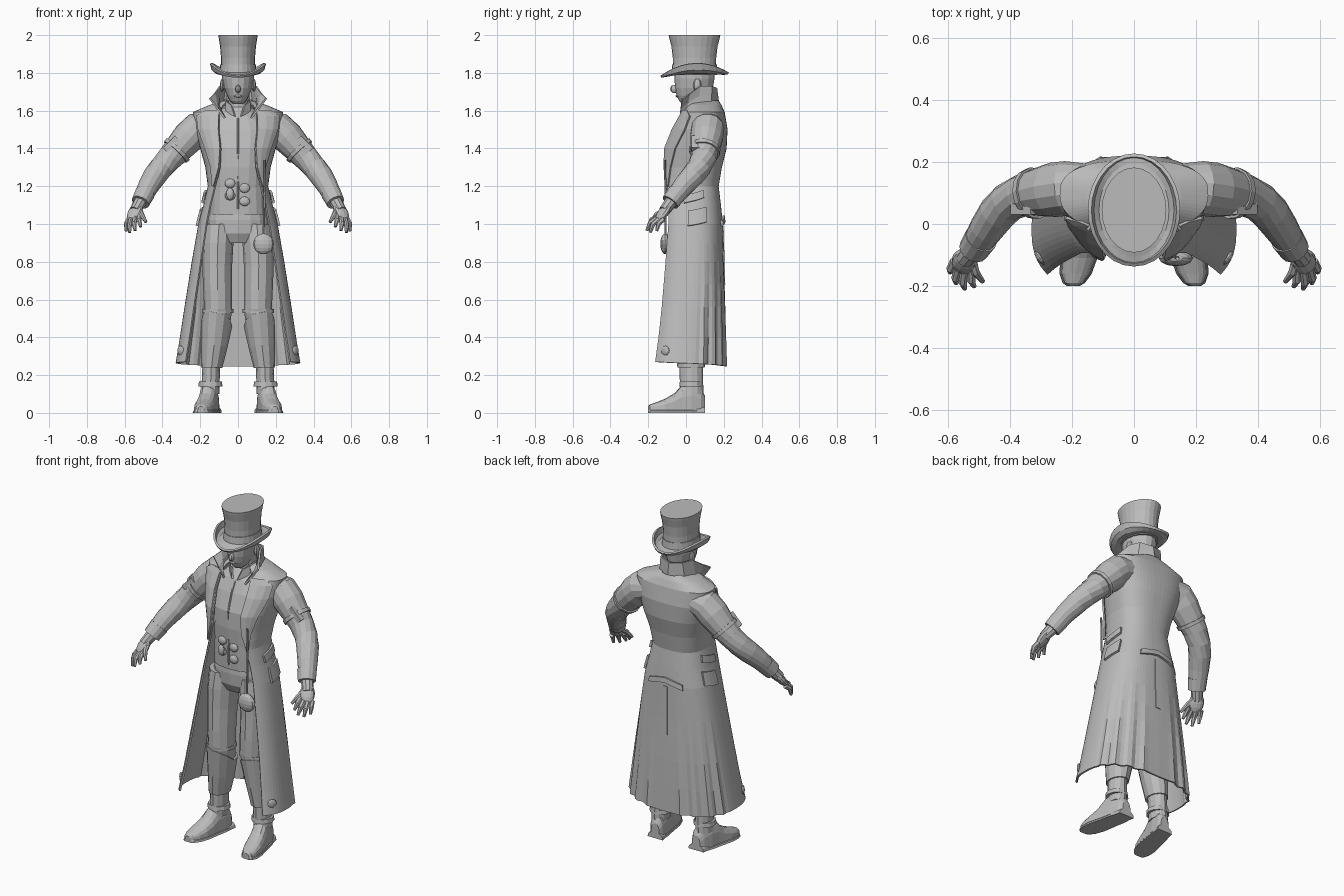
import bpy, bmesh, math
from math import sin, cos, pi
from mathutils import Vector, Matrix

if "Cube" in bpy.data.objects:
    bpy.data.objects.remove(bpy.data.objects["Cube"])

grey = bpy.data.materials.new("plain_grey")
grey.use_nodes = True
grey.diffuse_color = (0.5, 0.5, 0.5, 1)
grey.node_tree.nodes["Principled BSDF"].inputs["Base Color"].default_value = (0.5, 0.5, 0.5, 1)


def finish(name, bm, mirror=False, thick=0):
    """Turn a bmesh into an object, with optional mirroring and thickness."""
    bmesh.ops.recalc_face_normals(bm, faces=bm.faces)
    mesh = bpy.data.meshes.new(name)
    bm.to_mesh(mesh)
    bm.free()
    ob = bpy.data.objects.new(name, mesh)
    bpy.context.collection.objects.link(ob)
    mesh.materials.append(grey)
    if mirror:
        mod = ob.modifiers.new("mirror", "MIRROR")
        mod.merge_threshold = 0.002
    if thick:
        mod = ob.modifiers.new("thickness", "SOLIDIFY")
        mod.thickness = thick
        mod.offset = 0
    return ob


def loft(name, rings, closed=True, caps=True, **kw):
    """Skin a list of equal point rows."""
    bm = bmesh.new()
    rows = [[bm.verts.new(p) for p in r] for r in rings]
    n = len(rows[0])
    for a, b in zip(rows, rows[1:]):
        for i in range(n if closed else n - 1):
            j = (i + 1) % n
            bm.faces.new((a[i], a[j], b[j], b[i]))
    if closed and caps:
        bm.faces.new(rows[0])
        bm.faces.new(rows[-1])
    return finish(name, bm, **kw)


def power(v, p):
    return math.copysign(abs(v) ** p, v)


def oval(x, y, z, rx, ry, n=16, p=1.0):
    return [(x + rx * power(cos(2 * pi * i / n), p), y + ry * power(sin(2 * pi * i / n), p), z)
            for i in range(n)]


def tube(name, path, n=10, **kw):
    """Round limb through (x, y, z, radius) stations."""
    pts = [Vector(p[:3]) for p in path]
    rings = []
    for i, c in enumerate(pts):
        d = pts[min(i + 1, len(pts) - 1)] - pts[max(i - 1, 0)]
        q = d.to_track_quat("Z", "Y")
        rings.append([c + q @ Vector(v) for v in oval(0, 0, 0, path[i][3], path[i][3], n)])
    return loft(name, rings, **kw)


def ball(name, loc, size, rot=None, seg=12, **kw):
    bm = bmesh.new()
    bmesh.ops.create_uvsphere(bm, u_segments=seg, v_segments=8, radius=1)
    r = rot.to_matrix().to_4x4() if rot else Matrix()
    bm.transform(Matrix.Translation(loc) @ r @ Matrix.Diagonal((*size, 1)))
    return finish(name, bm, **kw)


# Coat levels: z, half width, centre y, back y, front edge x, front edge y
COAT = [(1.65, .07, .09, .17, .05, .03), (1.625, .15, .09, .185, .08, .01),
        (1.59, .235, .1, .2, .1, -.01), (1.5, .222, .09, .215, .1, -.06),
        (1.4, .195, .07, .21, .09, -.1), (1.3, .168, .05, .185, .095, -.105),
        (1.2, .155, .03, .168, .12, -.095), (1.1, .178, .03, .18, .145, -.09),
        (1.0, .205, .03, .19, .165, -.09), (.8, .24, .02, .195, .195, -.105),
        (.5, .288, .0, .205, .24, -.13), (.25, .325, -.02, .21, .275, -.16)]
P = 0.8


def coat(u, z, off=0.0):
    """Left coat surface: u runs from the front edge (0) to the back seam (1)."""
    k = 0
    while k < len(COAT) - 2 and z < COAT[k + 1][0]:
        k += 1
    f = (COAT[k][0] - z) / (COAT[k][0] - COAT[k + 1][0])
    _, a, yc, yb, xe, ye = [s + (t - s) * f for s, t in zip(COAT[k], COAT[k + 1])]
    start = math.asin((xe / a) ** (1 / P))
    phi = start + (pi - start) * u
    depth = (yc - ye) / cos(start) ** P if cos(phi) > 0 else yb - yc
    if z < .85 and .4 < u < .95:                       # pleats
        off += .009 * sin(u * 44) * (.85 - z) / .6
    n = Vector((sin(phi) / a, -cos(phi) / depth, 0)).normalized()
    x = 0 if u == 1 else a * abs(sin(phi)) ** P
    return Vector((x, yc - depth * power(cos(phi), P), z)) + n * off


def patch(name, u0, u1, z0, z1, off=.012, slant=0, thick=.012):
    rows = [[coat(u0 + (u1 - u0) * i / 4, z0 + (z1 - z0) * j / 3 + slant * i / 4, off)
             for i in range(5)] for j in range(4)]
    loft(name, rows, closed=False, mirror=True, thick=thick)


def hem(p, u):
    return p + Vector((0, 0, .025 * (1 - u) - .005)) if p.z < .3 else p


# Coat body and skirt
zs = [1.65, 1.625, 1.59, 1.55, 1.5, 1.45, 1.4, 1.35, 1.3, 1.25, 1.2, 1.15, 1.1, 1.0,
      .9, .8, .68, .56, .4, .25]
N = 26
loft("long_coat", [[hem(coat(i / N, z), i / N) for i in range(N + 1)] for z in zs],
     closed=False, mirror=True, thick=.01)

# Lapels: z and width around the coat
lapel = [(1.6, .16), (1.57, .26), (1.5, .25), (1.4, .2), (1.3, .13), (1.2, .03)]
loft("lapel", [[coat(w * i / 3, z, .012) for i in range(4)] for z, w in lapel],
     closed=False, mirror=True, thick=.01)

# Standing collar, base and flared top from front to back
base = [(.07, -.035, 1.56), (.1, .0, 1.6), (.105, .06, 1.625), (.08, .13, 1.64), (0, .17, 1.645)]
top = [(.15, -.02, 1.665), (.125, .02, 1.69), (.095, .075, 1.73), (.07, .135, 1.73), (0, .16, 1.72)]
loft("coat_collar", [[Vector(b).lerp(Vector(t), s) for b, t in zip(base, top)] for s in (0, .5, 1)],
     closed=False, mirror=True, thick=.01)

# Pocket flaps, back tab and vent
patch("pocket_flap", .24, .46, 1.11, 1.15, .014, .03)
patch("lower_pocket", .28, .48, .99, 1.07, .012, .02)
patch("back_tab", .8, 1, .99, 1.02, .014, .025)
patch("back_vent", .985, 1, .68, .99, .005, 0, .008)
for z in (.33,):
    c = coat(.12, z, .008)
    ball("hem_button", c, (.026, .026, .01), Vector((.8, -.6, 0)).to_track_quat("Z", "Y"), mirror=True)

# Waistcoat, trousers and legs
vest = [(1.05, .03, .15, .115), (1.12, .03, .148, .118), (1.2, .03, .143, .12), (1.3, .04, .15, .138),
        (1.4, .05, .165, .145), (1.5, .065, .17, .125), (1.57, .075, .125, .1), (1.62, .085, .075, .07)]
loft("waistcoat", [oval(0, y, z, rx, ry, 20, .8) for z, y, rx, ry in vest])
tube("waistcoat_seam", [(0, -.088, 1.08, .006), (0, -.09, 1.2, .006), (0, -.096, 1.4, .006),
                        (0, -.062, 1.5, .006), (0, -.03, 1.56, .006)], 6)
for x, z in ((-.042, 1.215), (.035, 1.19), (-.042, 1.15), (.035, 1.12)):
    ball("waistcoat_button", (x, -.09, z), (.028, .014, .025))
ball("watch_fob", (-.042, -.1, 1.16), (.02, .014, .032))
hips = [(1.1, .14, .105), (1.02, .16, .11), (.95, .16, .105), (.9, .09, .08)]
loft("trouser_seat", [oval(0, .03, z, rx, ry, 16, .9) for z, rx, ry in hips])
leg = [(.1, .025, 1.0, .085, .1), (.107, .02, .9, .083, .105), (.11, .01, .78, .079, .095),
       (.108, .0, .65, .076, .088), (.105, -.005, .55, .074, .08), (.11, .01, .45, .066, .078),
       (.127, .025, .34, .058, .072), (.142, .028, .24, .047, .062), (.147, .03, .1, .048, .062)]
loft("leg", [oval(*s, 12) for s in leg], mirror=True)


# Gaiter tops with a raised point over the knee and a flared outer edge
def gaiter_ring(x, y, z, rx, ry, peak):
    return [(px, py, z + peak * max(0, -(py - y) / ry) + peak * .5 * max(0, (px - x) / rx))
            for px, py, _ in oval(x, y, z, rx, ry, 12)]


loft("gaiter", [gaiter_ring(.14, .027, .24, .052, .067, 0), gaiter_ring(.127, .022, .34, .065, .08, .02),
                gaiter_ring(.112, .008, .46, .077, .09, .07)],
     caps=False, mirror=True, thick=.01)
tube("knee_strap", [(.108, 0, .53, .083), (.108, 0, .55, .083)], 12, mirror=True)
tube("ankle_strap", [(.146, .028, .14, .064), (.146, .028, .165, .061)], 12, mirror=True)


# Shoes: y, half width, height, pointing slightly outwards
def shoe_ring(y, w, h, z0=0.0):
    cx = .152 - .2 * (y - .02)
    return [(cx + w * power(cos(pi * i / 8), .8), y, z0 + h * power(max(0, sin(pi * i / 8)), .7))
            for i in range(9)]


shoe = [(.1, .028, .09), (.08, .042, .13), (.03, .05, .16), (-.02, .05, .15), (-.06, .052, .105),
        (-.11, .054, .075), (-.16, .046, .055), (-.19, .03, .045), (-.2, .014, .035)]
loft("shoe", [shoe_ring(y, w, h - .015, .015) for y, w, h in shoe], mirror=True)
loft("shoe_sole", [shoe_ring(y, w + .006, .022) for y, w, h in shoe], mirror=True)
loft("shoe_heel", [shoe_ring(y, .05, .035) for y in (.1, .04)], mirror=True)

# Sleeves and arm bands
tube("sleeve", [(.15, .12, 1.52, .075), (.215, .115, 1.505, .088), (.26, .11, 1.46, .088),
                (.31, .102, 1.405, .078), (.36, .092, 1.35, .068), (.405, .07, 1.3, .064),
                (.44, .035, 1.255, .062), (.475, -.015, 1.2, .056), (.51, -.07, 1.13, .047)],
     14, mirror=True)
tube("cuff", [(.492, -.045, 1.165, .054), (.517, -.083, 1.115, .049)], 14, mirror=True)
tube("arm_band", [(.318, .1, 1.395, .084), (.332, .097, 1.38, .082)], 14, mirror=True)
bm = bmesh.new()
bmesh.ops.create_cube(bm, size=1)
bm.transform(Matrix.Translation((.355, .06, 1.425)) @ Matrix.Rotation(pi / 4, 4, "Y")
             @ Matrix.Diagonal((.09, .06, .03, 1)))
finish("arm_pouch", bm, mirror=True)

# Hands
aim = Vector((.035, -.06, -.085))
ball("palm", (.546, -.12, 1.06), (.042, .024, .06), aim.to_track_quat("Z", "Y"), mirror=True)
tube("wrist", [(.51, -.07, 1.13, .036), (.545, -.115, 1.07, .03)], mirror=True)
fingers = [((.522, -.15, 1.04), (.515, -.2, .985)), ((.545, -.155, 1.03), (.545, -.208, .965)),
           ((.565, -.145, 1.025), (.573, -.19, .955)), ((.578, -.12, 1.025), (.592, -.155, .962)),
           ((.522, -.11, 1.075), (.487, -.185, 1.01))]
for a, b in fingers:
    a, b = Vector(a), Vector(b)
    mid = a.lerp(b, .5) + Vector((.006, -.008, .008))
    tube("finger", [(*a, .015), (*mid, .014), (*b, .008)], 7, mirror=True)

# Head, neck and face
tube("neck", [(0, .085, 1.58, .07), (0, .08, 1.64, .06), (0, .075, 1.72, .06)], 12)
head = [(1.635, .01, .025, .03), (1.65, .02, .042, .055), (1.68, .035, .058, .085), (1.72, .042, .074, .1),
        (1.77, .045, .084, .106), (1.82, .045, .084, .105)]
loft("head", [oval(0, y, z, rx, ry, 16) for z, y, rx, ry in head])
ball("nose", (0, -.062, 1.715), (.015, .022, .022), seg=8)
ball("mouth", (0, -.045, 1.677), (.022, .01, .007), seg=8)
ball("ear", (.083, .06, 1.735), (.012, .022, .034), seg=8, mirror=True)
loft("shirt_collar", [[(.015, -.03, 1.57), (.06, .01, 1.59), (.08, .07, 1.61)],
                      [(.035, -.01, 1.63), (.062, .025, 1.65), (.07, .08, 1.66)]],
     closed=False, mirror=True, thick=.01)

# Top hat
crown = [(1.79, .093, .118), (1.83, .09, .114), (1.88, .09, .115), (1.94, .095, .122), (1.985, .102, .134),
         (2.0, .104, .137)]
loft("hat_crown", [oval(0, .045, z, rx, ry, 24) for z, rx, ry in crown])
tube_band = [(1.805, .098, .122), (1.845, .094, .118)]
loft("hat_band", [oval(0, .045, z, rx, ry, 24) for z, rx, ry in tube_band])
brim = [(.085, .11, 1.8, 0), (.115, .15, 1.79, .012), (.134, .172, 1.788, .03), (.143, .177, 1.796, .055)]
loft("hat_brim", [[(x, y, z + curl * (x / rx) ** 2 + .1 * (y - .045) * (ry / .177 - .5))
                   for x, y, z in oval(0, .045, z0, rx, ry, 28)] for rx, ry, z0, curl in brim],
     caps=False, thick=.012)

# Hanging monocle on a rod
tube("rod", [(.14, -.112, 1.34, .006), (.14, -.108, 1.15, .006), (.135, -.108, .93, .006)], 6)
ball("monocle", (.135, -.11, .895), (.055, .026, .055))
